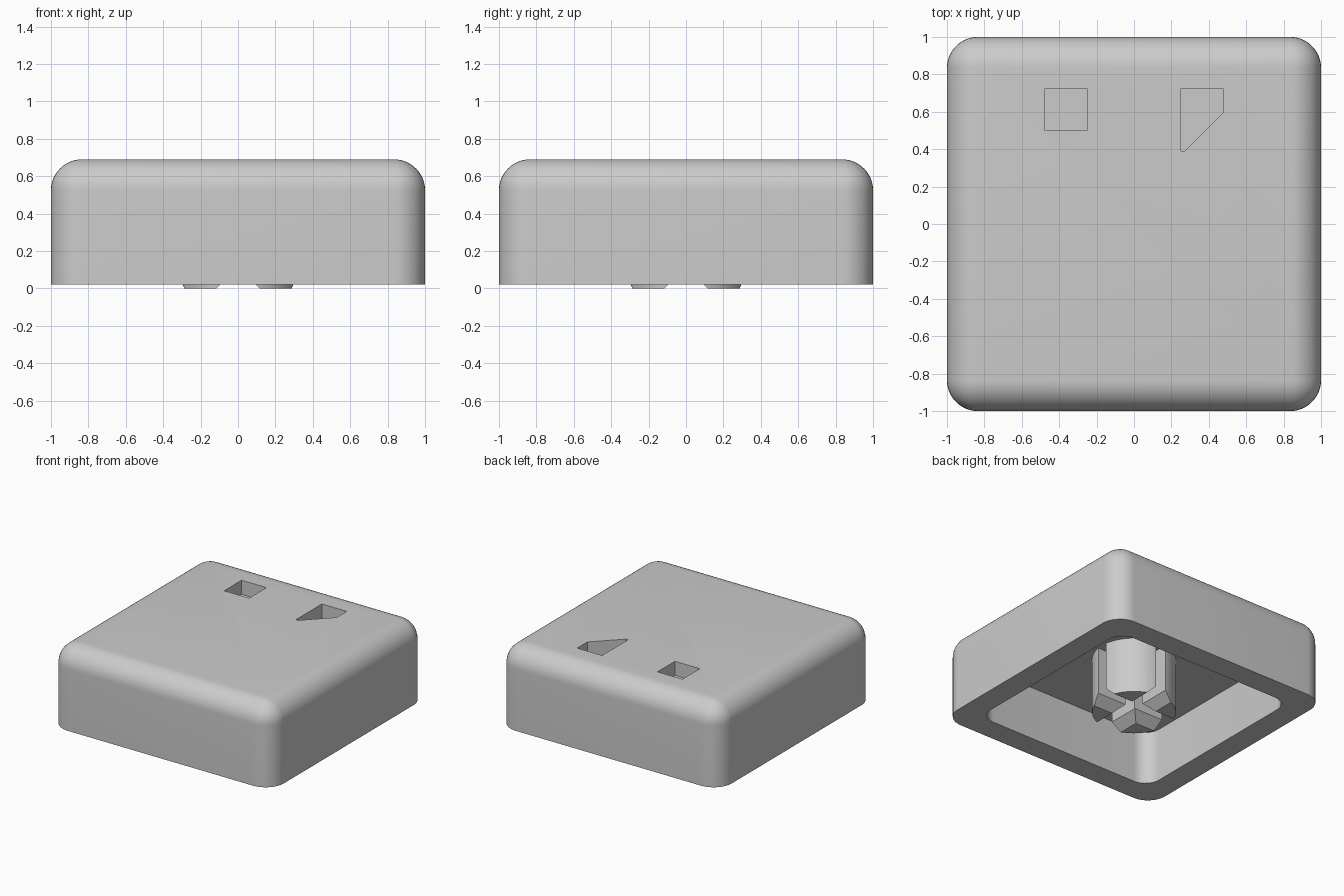
import bpy, bmesh, math

TOP, RIM, CEILING = 0.69, 0.022, 0.455
cube = bpy.data.objects.get("Cube")
if cube:
    bpy.data.objects.remove(cube, do_unlink=True)

grey = bpy.data.materials.new("plain grey")
grey.use_nodes = True
colour = (0.6, 0.6, 0.6, 1)
grey.diffuse_color = colour
grey.node_tree.nodes["Principled BSDF"].inputs["Base Color"].default_value = colour


def finish(bm, name):
    bmesh.ops.recalc_face_normals(bm, faces=bm.faces[:])
    mesh = bpy.data.meshes.new(name)
    bm.to_mesh(mesh)
    bm.free()
    mesh.materials.append(grey)
    obj = bpy.data.objects.new(name, mesh)
    bpy.context.collection.objects.link(obj)
    return obj


def rounded_block(name, half, z0, z1, radius, round_top=False):
    """Square block with rounded upright edges, and optionally a rounded top."""
    middle = (z0 + z1) / 2
    bm = bmesh.new()
    bmesh.ops.create_cube(bm, size=2)
    for v in bm.verts:
        v.co = (v.co.x * half, v.co.y * half, z1 if v.co.z > 0 else z0)
    edges = []
    for e in bm.edges:
        above = sum(v.co.z > middle for v in e.verts)
        if above == 1 or (round_top and above == 2):
            edges.append(e)
    bmesh.ops.bevel(bm, geom=edges, offset=radius, segments=12, profile=0.5,
                    affect='EDGES', clamp_overlap=True)
    return finish(bm, name)


def prism(name, points, place, direction):
    """Extrude a flat outline; place turns an outline point into a 3D point."""
    bm = bmesh.new()
    face = bm.faces.new([bm.verts.new(place(u, v)) for u, v in points])
    moved = bmesh.ops.extrude_face_region(bm, geom=[face])["geom"]
    bmesh.ops.translate(bm, vec=direction,
                        verts=[g for g in moved if isinstance(g, bmesh.types.BMVert)])
    return finish(bm, name)


def cut(target, cutter):
    cutter.hide_render = True
    mod = target.modifiers.new("cut", 'BOOLEAN')
    mod.operation, mod.solver, mod.object = 'DIFFERENCE', 'EXACT', cutter
    bpy.context.view_layer.objects.active = target
    bpy.ops.object.modifier_apply(modifier=mod.name)
    bpy.data.objects.remove(cutter, do_unlink=True)


def smooth(obj):
    bpy.ops.object.select_all(action='DESELECT')
    obj.select_set(True)
    bpy.context.view_layer.objects.active = obj
    bpy.ops.object.shade_smooth_by_angle(angle=math.radians(25))


# Hollow shell with a rounded top
shell = rounded_block("cap_shell", 1, RIM, TOP, 0.165, round_top=True)
cut(shell, rounded_block("cavity_cutter", 0.81, -0.2, CEILING, 0.13))

# Two shallow recesses in the top: a square and a square with a slanted tail
square = [(-0.475, 0.5), (-0.25, 0.5), (-0.25, 0.725), (-0.475, 0.725)]
tailed = [(0.25, 0.39), (0.27, 0.39), (0.475, 0.595), (0.475, 0.725), (0.25, 0.725)]
for outline in (square, tailed):
    cut(shell, prism("recess_cutter", outline,
                     lambda x, y: (x, y, TOP - 0.115), (0, 0, 0.3)))
smooth(shell)

# Round stem reaching just into the ceiling
bm = bmesh.new()
length = CEILING + 0.02
bmesh.ops.create_cone(bm, cap_ends=True, segments=64, radius1=0.31, radius2=0.31,
                      depth=length)
bmesh.ops.translate(bm, verts=bm.verts[:], vec=(0, 0, length / 2))
stem = finish(bm, "stem")

# Cross-shaped slot that flares open at the foot
half_slot = [(0.045, CEILING), (0.045, 0.07), (0.115, 0), (0.135, -0.02)]
slot = half_slot + [(-u, v) for u, v in reversed(half_slot)]
cut(stem, prism("slot_cutter", slot, lambda u, v: (u, -0.5, v), (0, 1, 0)))
cut(stem, prism("slot_cutter", slot, lambda u, v: (-0.5, u, v), (1, 0, 0)))
smooth(stem)
